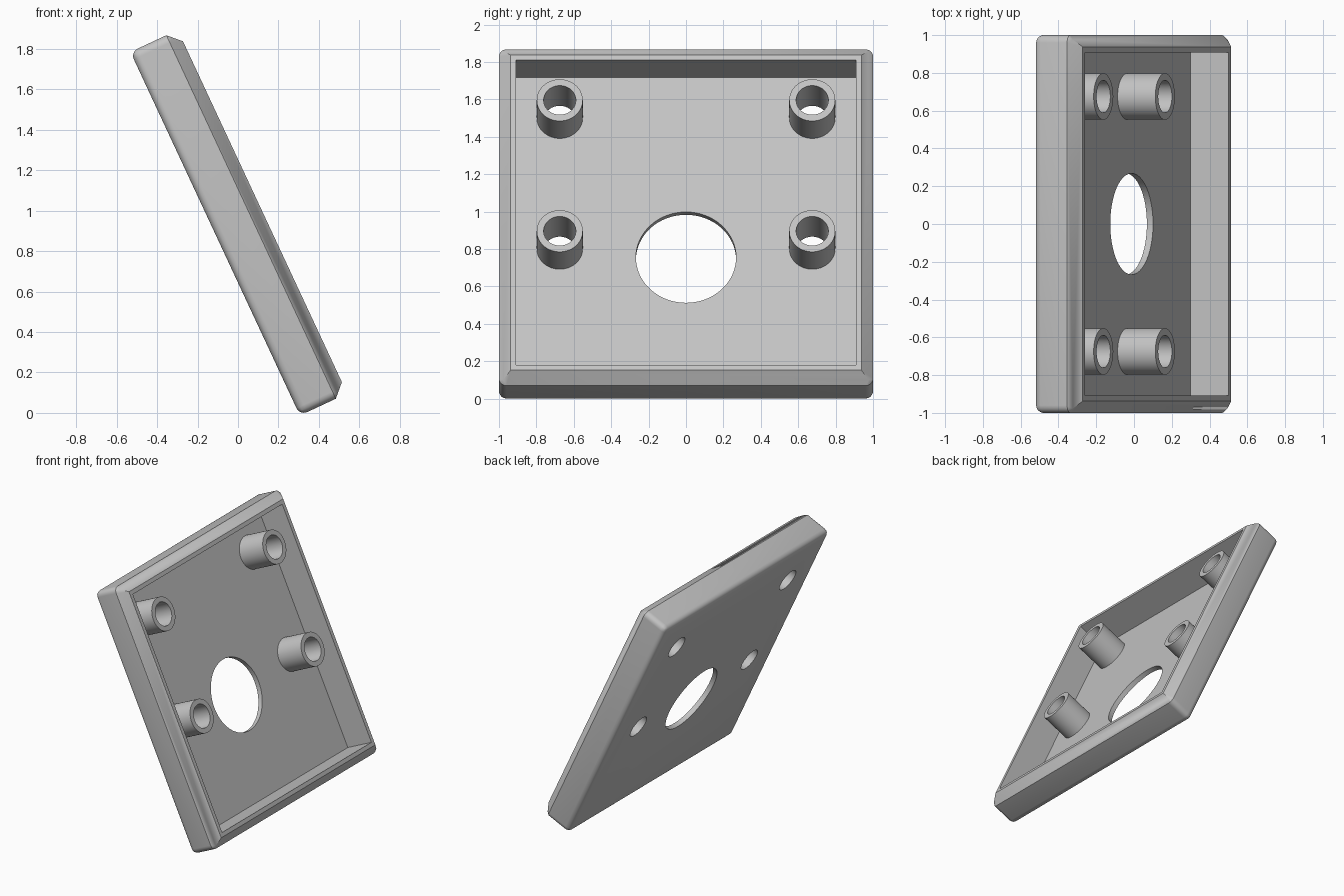
import bpy, bmesh, math
from mathutils import Matrix, Vector

cube = bpy.data.objects.get("Cube")
if cube:
    bpy.data.objects.remove(cube, do_unlink=True)

grey = bpy.data.materials.new("light_grey")
grey.use_nodes = True
grey.diffuse_color = (0.55, 0.55, 0.55, 1)
grey.node_tree.nodes["Principled BSDF"].inputs["Base Color"].default_value = (0.55, 0.55, 0.55, 1)

# Panel space: x = width, y = up the slope, z = outward normal
TILT = math.radians(25)
s, c = math.sin(TILT), math.cos(TILT)
FRAME = Matrix(((0, -s, c, 0), (1, 0, 0, 0), (0, c, s, 0), (0, 0, 0, 1)))

LOW, HIGH = -0.141, 1.842        # ends along the slope
BACK, FLOOR, RIM = 0.272, 0.308, 0.53
WALL, CHAMFER, ROUND = 0.092, 0.062, 0.04
BOSS_X, BOSS_Y = 0.675, (0.743, 1.515)
BOSS_R, BORE_R = 0.123, 0.086


def add_object(name, bm):
    bmesh.ops.recalc_face_normals(bm, faces=bm.faces)
    mesh = bpy.data.meshes.new(name)
    bm.to_mesh(mesh)
    bm.free()
    mesh.materials.append(grey)
    obj = bpy.data.objects.new(name, mesh)
    obj.matrix_world = FRAME
    bpy.context.collection.objects.link(obj)
    return obj


def cylinder(name, x, y, z0, z1, radius):
    bm = bmesh.new()
    bmesh.ops.create_cone(bm, cap_ends=True, segments=64, radius1=radius, radius2=radius,
                          depth=z1 - z0, matrix=Matrix.Translation((x, y, (z0 + z1) / 2)))
    return add_object(name, bm)


def block(name, levels):
    """Stack of rectangles, each given as (inset, height)."""
    bm = bmesh.new()
    rings = []
    for inset, z in levels:
        x, y0, y1 = 1 - inset, LOW + inset, HIGH - inset
        rings.append([bm.verts.new(p) for p in ((-x, y0, z), (x, y0, z), (x, y1, z), (-x, y1, z))])
    for a, b in zip(rings, rings[1:]):
        for i in range(4):
            j = (i + 1) % 4
            bm.faces.new((a[i], a[j], b[j], b[i]))
    bm.faces.new(rings[0])
    bm.faces.new(rings[-1])
    return bm


def activate(obj):
    bpy.ops.object.select_all(action='DESELECT')
    obj.select_set(True)
    bpy.context.view_layer.objects.active = obj


def cut(obj, cutter):
    mod = obj.modifiers.new("cut", 'BOOLEAN')
    mod.operation, mod.solver, mod.object = 'DIFFERENCE', 'EXACT', cutter
    activate(obj)
    bpy.ops.object.modifier_apply(modifier=mod.name)
    bpy.data.objects.remove(cutter, do_unlink=True)


def smooth(obj):
    activate(obj)
    bpy.ops.object.shade_smooth_by_angle(angle=math.radians(30))


# Panel shell: chamfered front, rounded back edges and corners
bm = block("panel", [(0, BACK), (0, RIM - CHAMFER), (CHAMFER, RIM)])
soft = [e for e in bm.edges if any(abs(v.co.z - BACK) < 1e-5 for v in e.verts)]
bmesh.ops.bevel(bm, geom=soft, offset=ROUND, offset_type='OFFSET', segments=6,
                profile=0.5, affect='EDGES')
panel = add_object("panel_shell", bm)

# Recess and large round opening
cut(panel, add_object("recess_cutter", block("recess", [(WALL, FLOOR), (WALL, RIM + 0.1)])))
cut(panel, cylinder("opening_cutter", 0, 0.69, BACK - 0.1, RIM, 0.268))

# Hollow mounting bosses, bored through the panel
for side, x in (("right", -BOSS_X), ("left", BOSS_X)):
    for level, y in zip(("lower", "upper"), BOSS_Y):
        boss = cylinder(f"{level}_{side}_boss", x, y, FLOOR, RIM - 0.002, BOSS_R)
        for part in (panel, boss):
            cut(part, cylinder("bore_cutter", x, y, BACK - 0.1, RIM + 0.1, BORE_R))
        smooth(boss)
smooth(panel)
